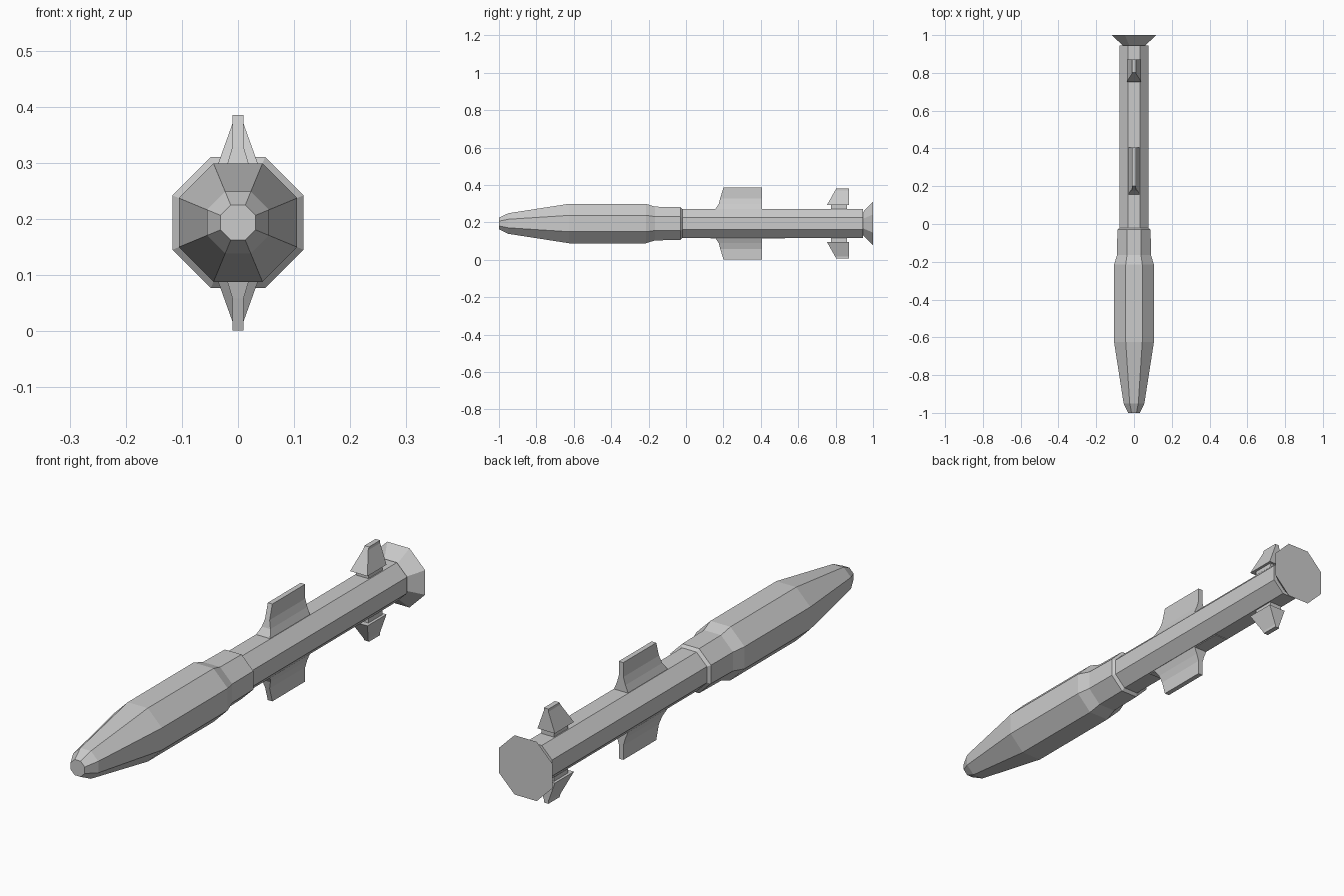
import bpy, bmesh, math

if "Cube" in bpy.data.objects:
    bpy.data.objects.remove(bpy.data.objects["Cube"])

CZ = 0.1935  # height of the body axis


def loft(name, rings):
    """Skin a list of equal-length point rings and cap both ends."""
    bm = bmesh.new()
    rows = [[bm.verts.new(p) for p in ring] for ring in rings]
    n = len(rows[0])
    for a, b in zip(rows, rows[1:]):
        for i in range(n):
            j = (i + 1) % n
            bm.faces.new((a[i], a[j], b[j], b[i]))
    bm.faces.new(rows[0])
    bm.faces.new(rows[-1])
    bmesh.ops.recalc_face_normals(bm, faces=bm.faces)
    mesh = bpy.data.meshes.new(name)
    bm.to_mesh(mesh)
    bm.free()
    obj = bpy.data.objects.new(name, mesh)
    bpy.context.collection.objects.link(obj)
    return obj


def octagon(y, apothem):
    r = apothem / math.cos(math.pi / 8)
    angles = [math.pi / 8 + k * math.pi / 4 for k in range(8)]
    return [(r * math.cos(a), y, CZ + r * math.sin(a)) for a in angles]


def fin(name, sections, side):
    """Sections are (height above axis, half width, front y, back y)."""
    return loft(name, [[(-w, y0, CZ + side * h), (w, y0, CZ + side * h),
                        (w, y1, CZ + side * h), (-w, y1, CZ + side * h)]
                       for h, w, y0, y1 in sections])


# Nose, warhead, collar and motor tube
loft("body", [octagon(y, a) for y, a in [
    (-1.0, 0.031), (-0.95, 0.055), (-0.625, 0.1055), (-0.215, 0.1055),
    (-0.165, 0.09), (-0.03, 0.088), (-0.02, 0.077), (0.945, 0.077)]])

# Flared exhaust
loft("nozzle", [octagon(0.943, 0.058), octagon(1.0, 0.117)])

# Upper and lower fins
for label, side in (("upper", 1), ("lower", -1)):
    fin(label + "_wing", [
        (0.070, 0.031, 0.155, 0.405), (0.079, 0.030, 0.158, 0.405),
        (0.105, 0.019, 0.175, 0.405), (0.135, 0.010, 0.183, 0.405),
        (0.192, 0.010, 0.200, 0.405)], side)
    fin(label + "_tail_fin_mount", [
        (0.070, 0.027, 0.775, 0.862), (0.102, 0.027, 0.775, 0.862)], side)
    fin(label + "_tail_fin", [
        (0.098, 0.038, 0.753, 0.872), (0.176, 0.010, 0.797, 0.872),
        (0.187, 0.010, 0.803, 0.872)], side)

# Thin strip under the tube
fin("belly_strip", [(0.070, 0.028, 0.13, 0.53), (0.080, 0.028, 0.13, 0.53)], -1)
